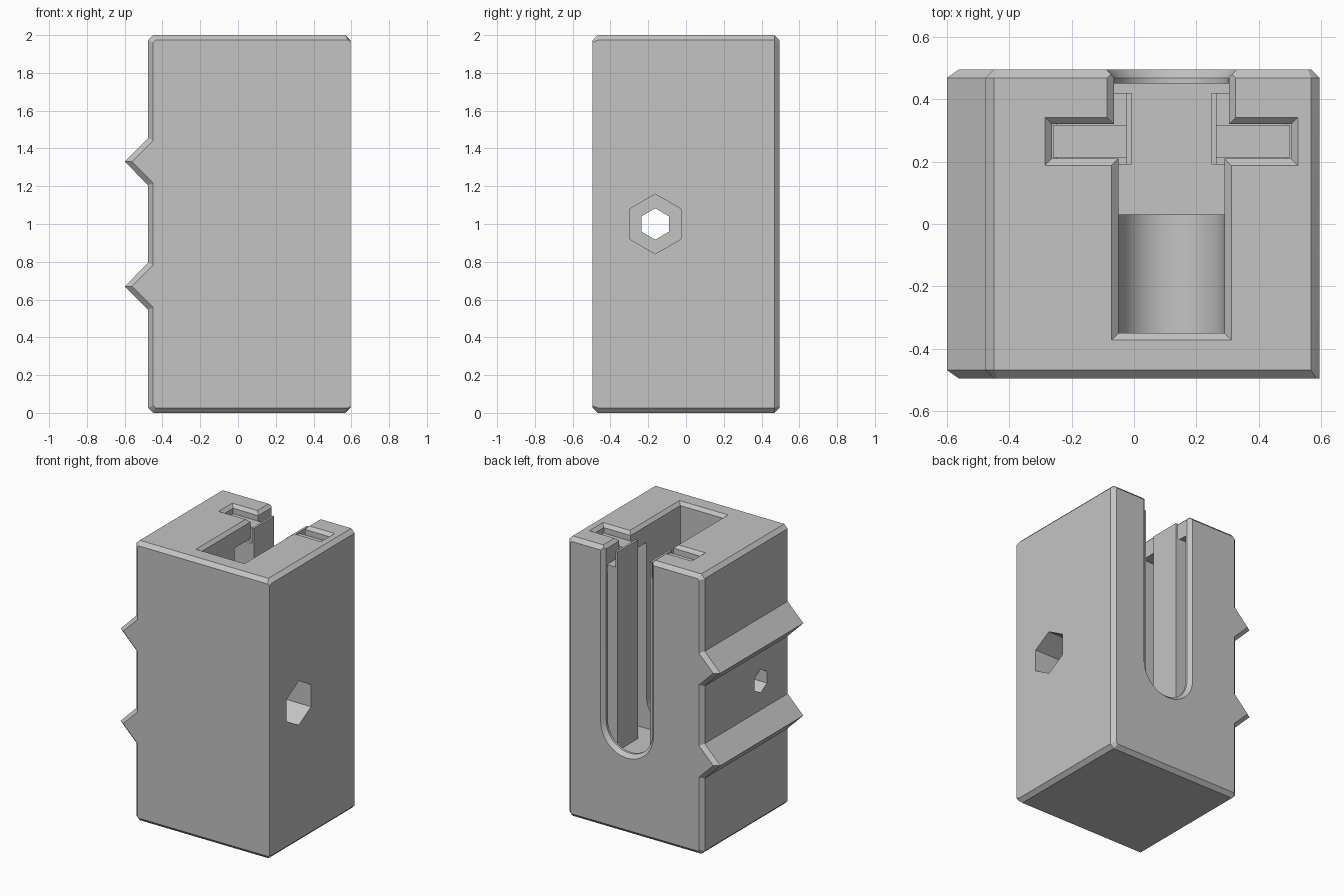
import bpy, bmesh, math

if "Cube" in bpy.data.objects:
    bpy.data.objects.remove(bpy.data.objects["Cube"])

C = 0.027          # edge chamfer
CX = 0.12          # centre line of the cavity

grey = bpy.data.materials.new("light grey plastic")
grey.diffuse_color = (0.55, 0.55, 0.55, 1)
grey.use_nodes = True
grey.node_tree.nodes["Principled BSDF"].inputs["Base Color"].default_value = grey.diffuse_color


def loft(name, rings):
    """Solid skinned through matching rings of points."""
    bm = bmesh.new()
    loops = [[bm.verts.new(p) for p in ring] for ring in rings]
    n = len(loops[0])
    for a, b in zip(loops, loops[1:]):
        for i in range(n):
            j = (i + 1) % n
            bm.faces.new((a[i], a[j], b[j], b[i]))
    bm.faces.new(loops[0])
    bm.faces.new(loops[-1])
    bmesh.ops.recalc_face_normals(bm, faces=bm.faces)
    me = bpy.data.meshes.new(name)
    bm.to_mesh(me)
    bm.free()
    me.materials.append(grey)
    ob = bpy.data.objects.new(name, me)
    bpy.context.collection.objects.link(ob)
    return ob


def box(name, x0, x1, y0, y1, z0, z1):
    return loft(name, [[(x0, y0, z), (x1, y0, z), (x1, y1, z), (x0, y1, z)]
                       for z in (z0, z1)])


def cut(target, cutter):
    cutter.hide_render = True
    m = target.modifiers.new("cut", 'BOOLEAN')
    m.operation = 'DIFFERENCE'
    m.solver = 'EXACT'
    m.object = cutter
    bpy.context.view_layer.objects.active = target
    bpy.ops.object.modifier_apply(modifier=m.name)
    bpy.data.objects.remove(cutter)


# Body section with two pointed ridges on the left, inset by d
def section(y, d, dr):
    left, right, top, bot = -0.476 + d, 0.595 - dr, 2 - d, d
    k = C - 0.586 * d
    pts = [(left + k, bot), (right - k, bot), (right, bot + k),
           (right, top - k), (right - k, top), (left + k, top), (left, top - k)]
    half = 0.124 - 0.414 * d
    for zc in (1.33, 0.67):
        pts += [(left, zc + half), (-0.6 + 1.414 * d, zc), (left, zc - half)]
    pts.append((left, bot + k))
    return [(x, y, z) for x, z in pts]


body = loft("body", [section(-0.495, C, 0), section(-0.495 + C, 0, 0),
                     section(0.495 - C, 0, 0), section(0.495, C, C)])


# Round-bottomed slot section
def slot(y, r):
    arc = [(CX + r * math.cos(t), y, 0.75 + r * math.sin(t))
           for t in (math.pi + math.pi * i / 24 for i in range(25))]
    return arc + [(CX + r, y, 2.1), (CX - r, y, 2.1)]


# T-shaped top opening, grown by o
def opening(z, o):
    half = [(0.17 + o, -0.35 - o), (0.17 + o, 0.21 - o), (0.383 + o, 0.21 - o),
            (0.383 + o, 0.32 + o), (0.184 + o, 0.32 + o), (0.184 + o, 0.6)]
    pts = half + [(-x, y) for x, y in reversed(half)]
    return [(CX + x, y, z) for x, y in pts]


def hexagon(x, r):
    return [(x, -0.163 + r * math.sin(math.pi * i / 3),
             1.0 + r * math.cos(math.pi * i / 3)) for i in range(6)]


# Inner chamber, front pocket, rear slot and top opening
cut(body, box("chamber_cutter", -0.27, 0.51, 0.03, 0.45, 0.53, 1.86))
cut(body, loft("pocket_cutter", [slot(-0.35, 0.17), slot(0.1, 0.17)]))
cut(body, loft("rear_slot_cutter", [slot(0.4, 0.183), slot(0.468, 0.183),
                                    slot(0.50, 0.213), slot(0.6, 0.213)]))
cut(body, loft("opening_cutter", [opening(1.8, 0), opening(1.978, 0),
                                  opening(2.003, 0.025), opening(2.1, 0.025)]))

# Bolt hole with a nut recess on the right
cut(body, loft("bolt_cutter", [hexagon(-0.7, 0.083), hexagon(0.7, 0.083)]))
cut(body, loft("nut_cutter", [hexagon(0.345, 0.158), hexagon(0.7, 0.158)]))

# Guide rails on both sides of the chamber, with upper tabs in the T slot
for side, s in (("left", -1), ("right", 1)):
    def mirrored(name, a, b, *rest):
        x = sorted((CX + s * a, CX + s * b))
        return box(side + name, x[0], x[1], *rest)
    mirrored("_guide_rail", 0.128, 0.37, 0.19, 0.42, 0.525, 1.84)
    mirrored("_rail_lip", 0.128, 0.144, 0.19, 0.42, 1.83, 1.95)
    mirrored("_rail_tab", 0.143, 0.38, 0.213, 0.318, 1.83, 1.94)

# Smooth shading on the rounded slot, sharp elsewhere
bpy.ops.object.select_all(action='DESELECT')
body.select_set(True)
bpy.context.view_layer.objects.active = body
bpy.ops.object.shade_smooth_by_angle(angle=math.radians(20))
